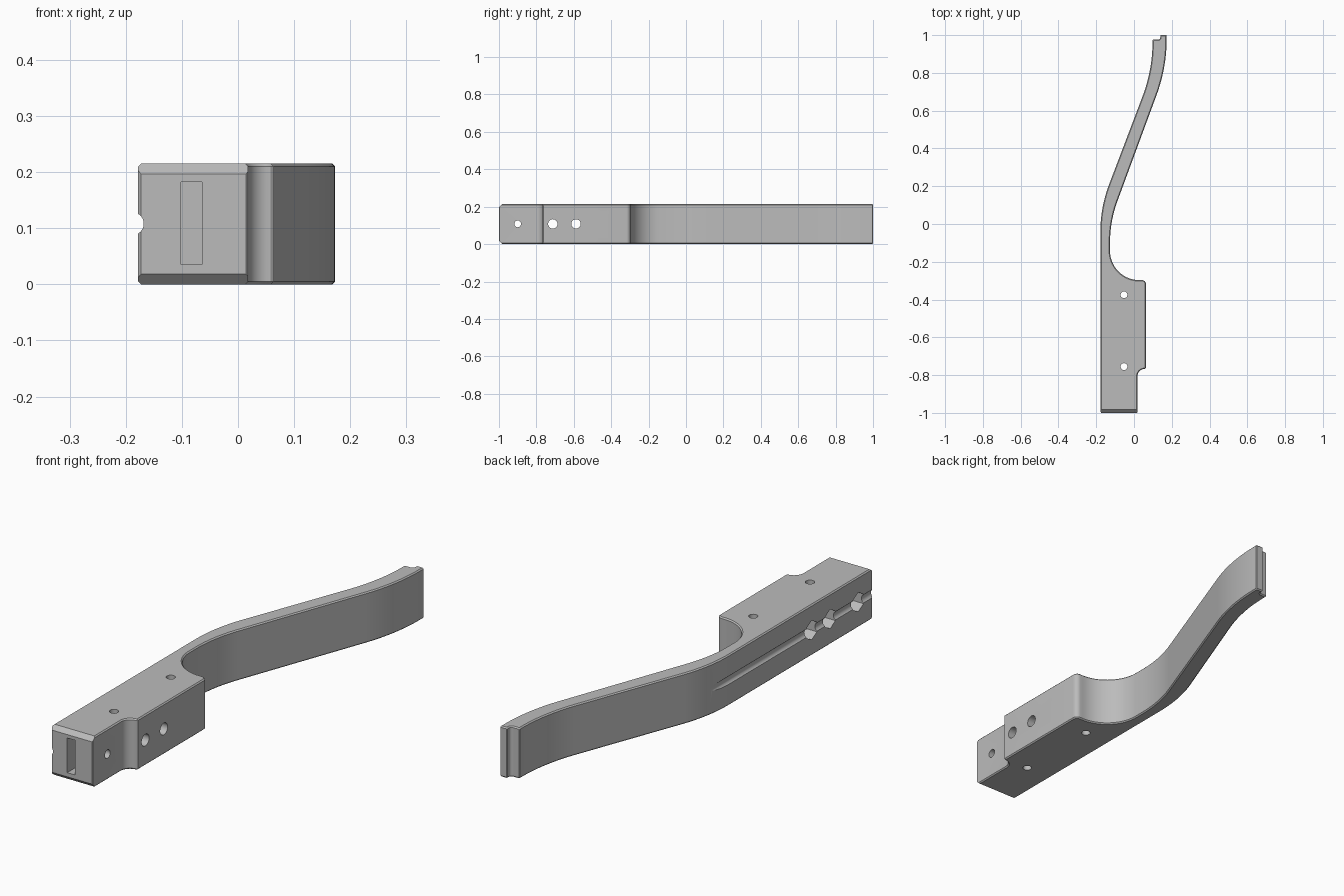
import bpy, bmesh
from math import sin, cos, radians, pi
from mathutils import Matrix, Vector

if "Cube" in bpy.data.objects:
    bpy.data.objects.remove(bpy.data.objects["Cube"], do_unlink=True)

H = 0.215      # height of the bar
MID = 0.108    # height of the groove and side holes
LEAN = 20.15   # angle of the straight arm section

grey = bpy.data.materials.new("satin grey")
grey.use_nodes = True
colour = (0.5, 0.5, 0.5, 1)
grey.diffuse_color = colour
grey.node_tree.nodes["Principled BSDF"].inputs["Base Color"].default_value = colour


def arc(cx, cy, r, start, end, steps):
    """Points on a circular arc, angles in degrees."""
    angles = [radians(start + (end - start) * i / steps) for i in range(steps + 1)]
    return [(cx + r * cos(a), cy + r * sin(a)) for a in angles]


def make_object(name, bm):
    mesh = bpy.data.meshes.new(name)
    bmesh.ops.recalc_face_normals(bm, faces=bm.faces)
    bm.to_mesh(mesh)
    bm.free()
    mesh.materials.append(grey)
    obj = bpy.data.objects.new(name, mesh)
    bpy.context.collection.objects.link(obj)
    return obj


# Plan outline of the lever, counter-clockwise from the front left corner
outline = [(-0.178, -0.994), (-0.173, -1), (0.014, -1), (0.018, -0.996)]
outline += arc(0.058, -0.807, 0.04, 180, 90, 8)              # relief by the mount
outline += [(0.064, -0.762)]
outline += arc(0.042, -0.319, 0.022, 0, 90, 6)               # rounded shoulder
outline += arc(0.028, -0.142, 0.155, 270, 180, 20)           # finger scoop
outline += arc(0.515, -0.10, 0.642, 180, 180 - LEAN, 14)
outline += arc(-0.68, 0.98, 0.853, -LEAN, 0, 16)
outline += [(0.173, 0.997), (0.170, 1), (0.142, 1), (0.139, 0.997)]
outline += arc(0.127, 0.988, 0.012, 0, -90, 5)               # tip step
outline += [(0.101, 0.976), (0.098, 0.973)]
outline += arc(-0.719, 0.965, 0.817, 0, -LEAN, 16)
outline += arc(0.522, -0.04, 0.70, 180 - LEAN, 180, 14)

# Extrude the outline and chamfer its upper and lower rims
bm = bmesh.new()
base = bm.faces.new([bm.verts.new((x, y, 0)) for x, y in outline])
top = bmesh.ops.extrude_face_region(bm, geom=[base], use_keep_orig=True)
bmesh.ops.translate(bm, vec=(0, 0, H),
                    verts=[v for v in top["geom"] if isinstance(v, bmesh.types.BMVert)])
bmesh.ops.recalc_face_normals(bm, faces=bm.faces)
rims = [e for e in bm.edges if abs(e.verts[0].co.z - e.verts[1].co.z) < 1e-5]
bmesh.ops.bevel(bm, geom=rims, offset=0.005, segments=1, affect='EDGES')

# Large chamfers across the front end
for z, side in ((H, 1), (0, -1)):
    cut = bmesh.ops.bisect_plane(
        bm, geom=bm.verts[:] + bm.edges[:] + bm.faces[:], dist=1e-6,
        plane_co=Vector((0, -0.982, z)), plane_no=Vector((0, -1, side)),
        clear_outer=True)
    edges = [e for e in cut["geom_cut"] if isinstance(e, bmesh.types.BMEdge)]
    bmesh.ops.holes_fill(bm, edges=edges, sides=0)
lever = make_object("lever", bm)


def subtract(cutter):
    """Cut a helper shape out of the lever."""
    cutter.hide_render = True
    mod = lever.modifiers.new(cutter.name, 'BOOLEAN')
    mod.operation = 'DIFFERENCE'
    mod.solver = 'EXACT'
    mod.object = cutter
    bpy.context.view_layer.objects.active = lever
    bpy.ops.object.modifier_apply(modifier=mod.name)
    bpy.data.objects.remove(cutter, do_unlink=True)


def drill(name, centre, radius, length, axis, sides=32):
    """Cut a round or polygonal hole along an axis."""
    turn = {'X': Matrix.Rotation(pi / 2, 4, 'Y'),
            'Y': Matrix.Rotation(pi / 2, 4, 'X'),
            'Z': Matrix.Identity(4)}[axis]
    bm = bmesh.new()
    bmesh.ops.create_cone(bm, cap_ends=True, segments=sides, radius1=radius,
                          radius2=radius, depth=length,
                          matrix=Matrix.Translation(centre) @ turn)
    if sides == 6:   # stand the hexagon on a point
        spin = max(v.co.z for v in bm.verts) - MID < radius * 0.95
        if spin:
            bmesh.ops.rotate(bm, cent=centre, verts=bm.verts,
                             matrix=Matrix.Rotation(pi / 6, 3, 'X'))
    subtract(make_object(name, bm))


# Long shallow groove on the outer side
drill("groove_cutter", (-0.1883, -0.4, MID), 0.0203, 1.6, 'Y')

# Cross holes with hexagonal nut pockets
for y, r in ((-0.90, 0.018), (-0.712, 0.025), (-0.588, 0.025)):
    drill("cross_hole_cutter", (0, y, MID), r, 0.6, 'X')
    drill("nut_pocket_cutter", (-0.178, y, MID), 0.041, 0.12, 'X', 6)

# Vertical mounting holes
for y in (-0.375, -0.755):
    drill("mounting_hole_cutter", (-0.053, y, MID), 0.018, 0.5, 'Z')

# Slot in the front end
bm = bmesh.new()
bmesh.ops.create_cube(bm, size=1, matrix=Matrix.Translation((-0.083, -1, MID + 0.001))
                      @ Matrix.Diagonal((0.037, 0.32, 0.147, 1)))
subtract(make_object("slot_cutter", bm))

# Smooth the curves, keep the edges crisp
bpy.ops.object.select_all(action='DESELECT')
lever.select_set(True)
bpy.context.view_layer.objects.active = lever
bpy.ops.object.shade_smooth_by_angle(angle=radians(25))
